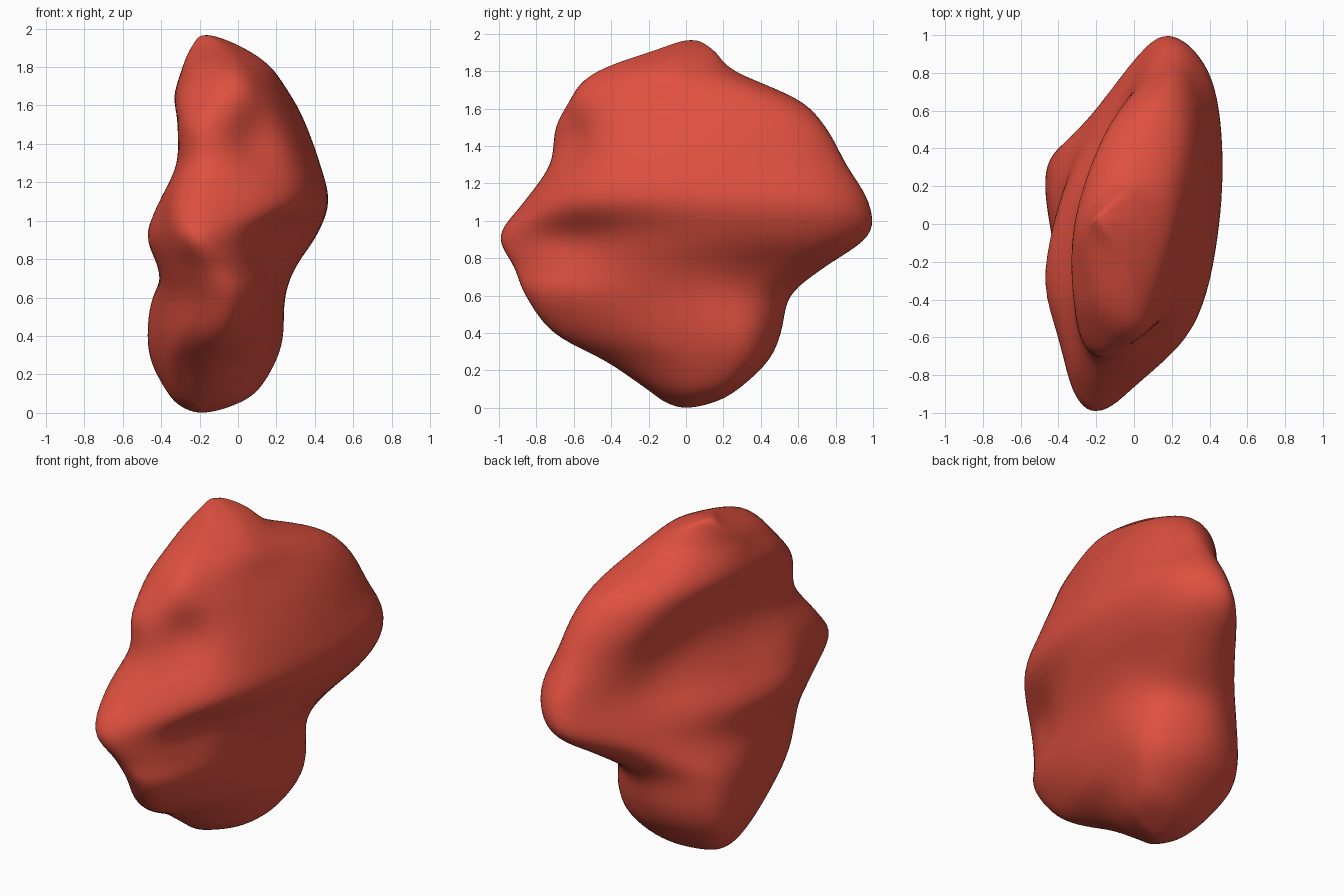
import bpy, bmesh, math
from mathutils import Vector

cube = bpy.data.objects.get("Cube")
if cube:
    bpy.data.objects.remove(cube, do_unlink=True)

# Cross-sections in hundredths: height, front tip y and x, back tip y and x,
# then the near, middle and far flank x on the +x side, then on the -x side
SECTIONS = [
    (3, -11, -20, 15, -14, -13, -5, -8, -25, -29, -26),
    (10, -21, -20, 28, -9, -5, 7, 7, -31, -36, -33),
    (25, -43, -17, 44, -10, -1, 15, 17, -34, -42, -42),
    (40, -71, -10, 51, -12, 4, 18, 22, -31, -43, -45),
    (60, -86, -6, 56, -8, 11, 22, 23, -28, -41, -42),
    (75, -92, -12, 74, 6, 10, 28, 28, -33, -41, -28),
    (92, -100, -21, 98, 15, 10, 38, 38, -37, -43, -11),
    (110, -87, -20, 98, 20, 28, 46, 43, -37, -33, -3),
    (130, -73, -14, 86, 20, 27, 42, 38, -31, -26, -5),
    (150, -70, -16, 75, 17, 19, 34, 33, -31, -27, -12),
    (165, -61, -9, 60, 10, 15, 26, 26, -30, -32, -16),
    (180, -47, -5, 26, -1, 7, 17, 13, -21, -29, -19),
    (191, -17, -8, 15, -7, -3, 1, -2, -16, -24, -16),
]
BOTTOM, TOP = Vector((-0.19, 0, 0)), Vector((-0.17, 0.03, 1.97))
AROUND, STEPS = 10, 6


def ring(section):
    """Eight control points around one cross-section."""
    z, yf, xf, yb, xb, r1, r2, r3, l1, l2, l3 = (v / 100 for v in section)
    near, mid, far = (yf + (yb - yf) * t for t in (0.14, 0.5, 0.86))
    flat = [(xf, yf), (r1, near), (r2, mid), (r3, far),
            (xb, yb), (l3, far), (l2, mid), (l1, near)]
    return [Vector((x, y, z)) for x, y in flat]


def spline(a, b, c, d, t):
    """Smooth curve from b to c."""
    return b + 0.5 * t * (c - a + t * (2 * a - 5 * b + 4 * c - d
                                       + t * (3 * (b - c) + d - a)))


def closed_curve(points):
    n = len(points)
    return [spline(points[i - 1], points[i], points[(i + 1) % n],
                   points[(i + 2) % n], s / AROUND)
            for i in range(n) for s in range(AROUND)]


def opposite(points):
    """The same ring turned half way round."""
    half = len(points) // 2
    return points[half:] + points[:half]


# Stack the sections, with turned rings past each pole for round ends
rings = [ring(s) for s in SECTIONS]
sides = len(rings[0])
rings = ([opposite(rings[0]), [BOTTOM] * sides] + rings
         + [[TOP] * sides, opposite(rings[-1])])
curves = [closed_curve(r) for r in rings]
levels = []
for i in range(1, len(curves) - 2):
    for s in range(STEPS):
        if i == 1 and s == 0:
            continue
        levels.append([spline(*p, s / STEPS) for p in zip(*curves[i - 1:i + 3])])

# Local hollows and swellings: centre, radius, push
DENTS = [
    (Vector((0.16, -0.58, 0.9)), 0.14, Vector((-0.04, 0.01, 0))),
    (Vector((0.12, -0.63, 1.43)), 0.13, Vector((-0.04, 0.05, 0))),
    (Vector((0.02, -0.55, 1.7)), 0.12, Vector((0.02, -0.03, 0))),
    (Vector((0.27, 0.4, 0.67)), 0.18, Vector((-0.04, 0, 0))),
    (Vector((-0.44, -0.33, 1.0)), 0.2, Vector((-0.05, 0, 0))),
    (Vector((-0.15, 0.4, 1.14)), 0.2, Vector((0.05, 0, 0))),
]


def dented(p):
    return p + sum((push * math.exp(-((p - c).length / r) ** 2)
                    for c, r, push in DENTS), Vector())


# Boulder surface
bm = bmesh.new()
grid = [[bm.verts.new(dented(p)) for p in level] for level in levels]
low, high = bm.verts.new(BOTTOM), bm.verts.new(TOP)
count = len(grid[0])
for k in range(count):
    j = (k + 1) % count
    bm.faces.new((low, grid[0][j], grid[0][k]))
    bm.faces.new((high, grid[-1][k], grid[-1][j]))
    for a, b in zip(grid, grid[1:]):
        bm.faces.new((a[k], a[j], b[j], b[k]))
for _ in range(5):
    bmesh.ops.smooth_vert(bm, verts=bm.verts, factor=0.5,
                          use_axis_x=True, use_axis_y=True, use_axis_z=True)
bmesh.ops.recalc_face_normals(bm, faces=bm.faces)
for f in bm.faces:
    f.smooth = True
mesh = bpy.data.meshes.new("boulder")
bm.to_mesh(mesh)
bm.free()

# Red clay colour
clay = bpy.data.materials.new("red_clay")
clay.use_nodes = True
color = (0.73, 0.08, 0.05, 1)
clay.diffuse_color = color
clay.node_tree.nodes["Principled BSDF"].inputs["Base Color"].default_value = color
mesh.materials.append(clay)
boulder = bpy.data.objects.new("boulder", mesh)
bpy.context.collection.objects.link(boulder)
